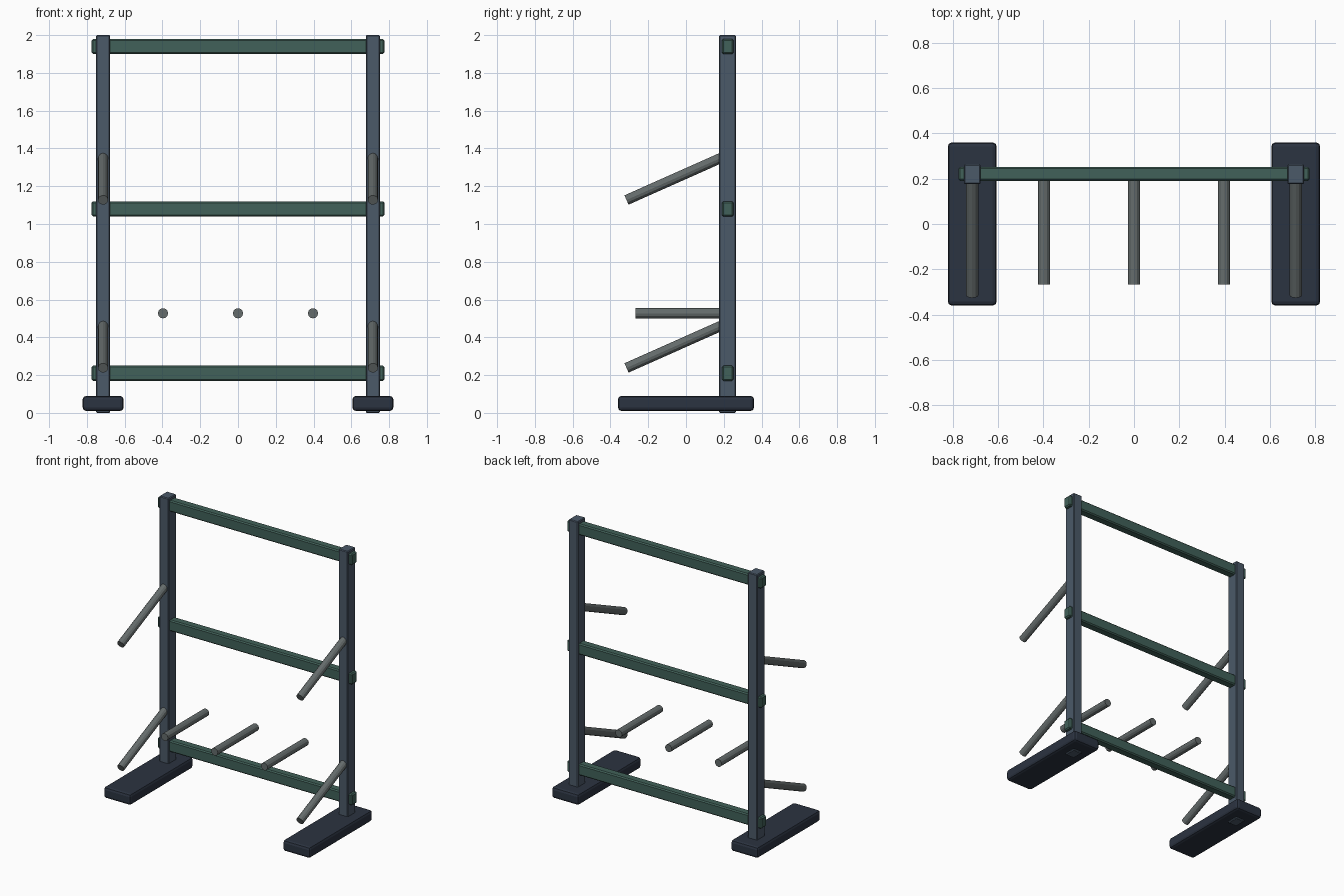
import bpy
from math import radians, sin, cos
from mathutils import Vector

if "Cube" in bpy.data.objects:
    bpy.data.objects.remove(bpy.data.objects["Cube"])


def material(name, rgb):
    m = bpy.data.materials.new(name)
    m.use_nodes = True
    color = (*rgb, 1)
    m.diffuse_color = color
    m.node_tree.nodes["Principled BSDF"].inputs["Base Color"].default_value = color
    return m


slate = material("slate steel", (0.07, 0.1, 0.14))
green = material("green steel", (0.053, 0.12, 0.1))
navy = material("dark navy base", (0.024, 0.033, 0.052))
grey = material("grey peg", (0.13, 0.15, 0.15))


def box(name, low, high, mat, bevel, segments=1):
    low, high = Vector(low), Vector(high)
    bpy.ops.mesh.primitive_cube_add(size=1, location=(low + high) / 2)
    ob = bpy.context.object
    ob.name = name
    ob.scale = high - low
    bpy.ops.object.transform_apply(location=False, rotation=False, scale=True)
    ob.data.materials.append(mat)
    mod = ob.modifiers.new("Bevel", "BEVEL")
    mod.width = bevel
    mod.segments = segments
    return ob


def peg(name, start, end, radius=0.027):
    start, end = Vector(start), Vector(end)
    axis = end - start
    bpy.ops.mesh.primitive_cylinder_add(
        vertices=12, radius=radius, depth=axis.length, location=(start + end) / 2,
        rotation=axis.to_track_quat("Z", "Y").to_euler())
    ob = bpy.context.object
    ob.name = name
    ob.data.materials.append(grey)


# Side frames: foot, upright post and two sloping pegs each
POST_X = 0.714
for side, s in (("left", 1), ("right", -1)):
    x = s * POST_X
    box(side + "_foot", (x - 0.108, -0.36, 0.01), (x + 0.108, 0.36, 0.09), navy, 0.018, 2)
    box(side + "_post", (x - 0.037, 0.176, 0), (x + 0.037, 0.264, 2), slate, 0.005)
    for level, tip_z in (("lower", 0.238), ("upper", 1.127)):
        tip = Vector((x, -0.315, tip_z))
        slope = radians(24)
        root = tip + Vector((0, cos(slope), sin(slope))) * 0.56
        peg(f"{side}_{level}_sloping_peg", root, tip)

# Cross rails passing through the posts
for level, z in (("bottom", 0.21), ("middle", 1.08), ("top", 1.94)):
    box(level + "_rail", (-0.775, 0.19, z - 0.04), (0.775, 0.252, z + 0.04), green, 0.008)

# Row of level pegs
for name, x in (("right", -0.397), ("middle", 0), ("left", 0.397)):
    peg(name + "_level_peg", (x, 0.2, 0.527), (x, -0.268, 0.527))
